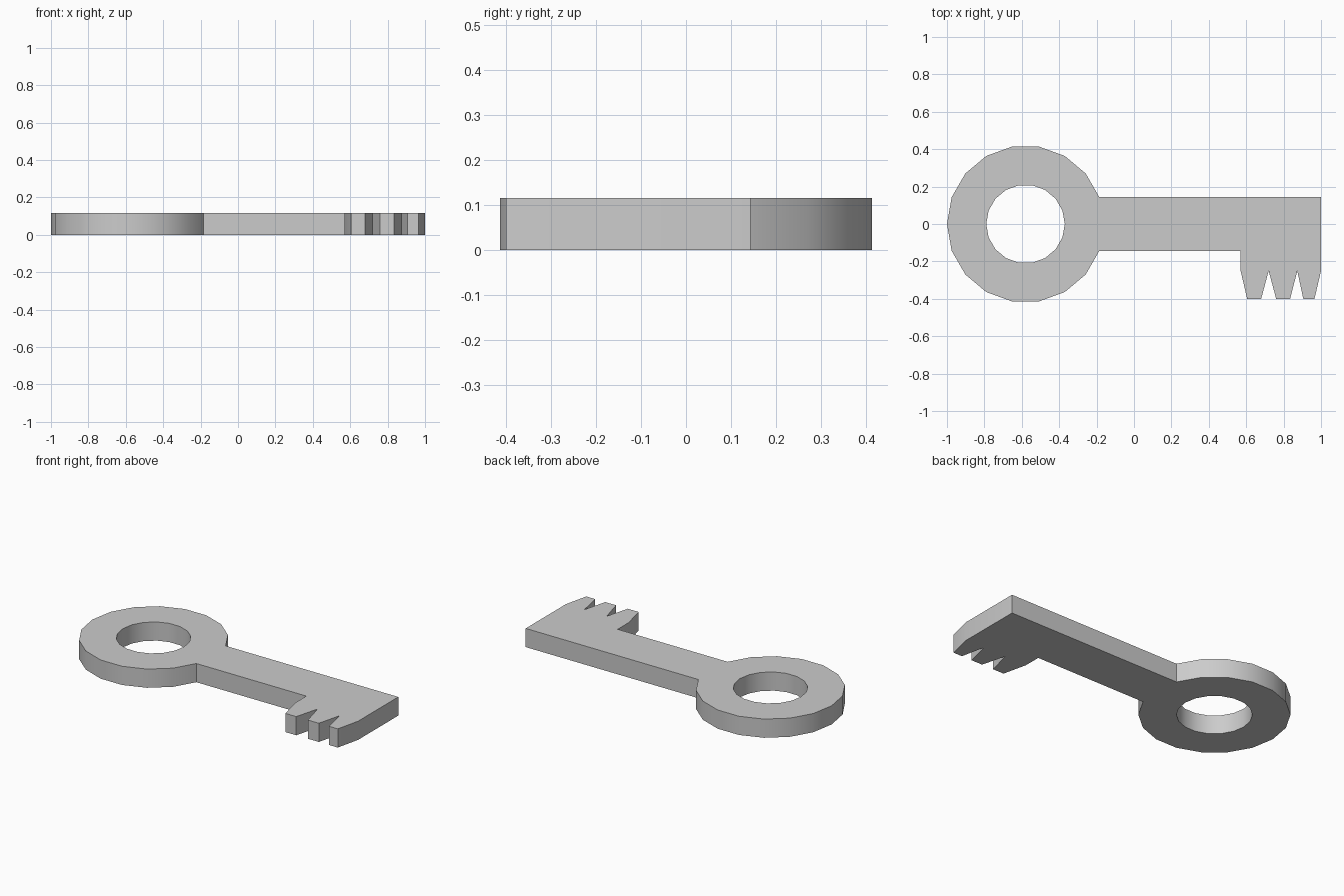
import bpy, bmesh
from math import cos, sin, radians

if "Cube" in bpy.data.objects:
    bpy.data.objects.remove(bpy.data.objects["Cube"])

THICK = 0.116
CX, R_OUT, R_IN = -0.58, 0.42, 0.21


def arc(radius, start, end):
    """Points of an 18-sided ring, in 20 degree steps."""
    return [(CX + radius * cos(radians(a)), radius * sin(radians(a)))
            for a in range(start, end + 1, 20)]


# Outline: bow arc, lower shaft edge, toothed bit, end corner
bow = arc(R_OUT, 20, 340)
shaft_y = bow[0][1]
bit = [(0.57, -shaft_y), (0.57, -0.25),
       (0.605, -0.4), (0.68, -0.4), (0.72, -0.25),
       (0.76, -0.4), (0.835, -0.4), (0.873, -0.25),
       (0.905, -0.4), (0.965, -0.4), (1.0, -0.25)]
outline = bow + bit + [(1.0, shaft_y)]
hole = arc(R_IN, 0, 340)

# Fill the profile with its hole, then extrude it
bm = bmesh.new()
for loop in (outline, hole):
    vs = [bm.verts.new((x, y, 0)) for x, y in loop]
    for i, v in enumerate(vs):
        bm.edges.new((v, vs[(i + 1) % len(vs)]))
bmesh.ops.triangle_fill(bm, edges=bm.edges[:], use_beauty=True)
ext = bmesh.ops.extrude_face_region(bm, geom=bm.faces[:], use_keep_orig=True)
top = [g for g in ext["geom"] if isinstance(g, bmesh.types.BMVert)]
bmesh.ops.translate(bm, verts=top, vec=(0, 0, THICK))
bmesh.ops.recalc_face_normals(bm, faces=bm.faces[:])

mesh = bpy.data.meshes.new("key")
bm.to_mesh(mesh)
bm.free()
key = bpy.data.objects.new("key", mesh)
bpy.context.collection.objects.link(key)

# Smooth ring walls, crisp rims and teeth
bpy.context.view_layer.objects.active = key
key.select_set(True)
bpy.ops.object.shade_smooth_by_angle(angle=radians(30))
